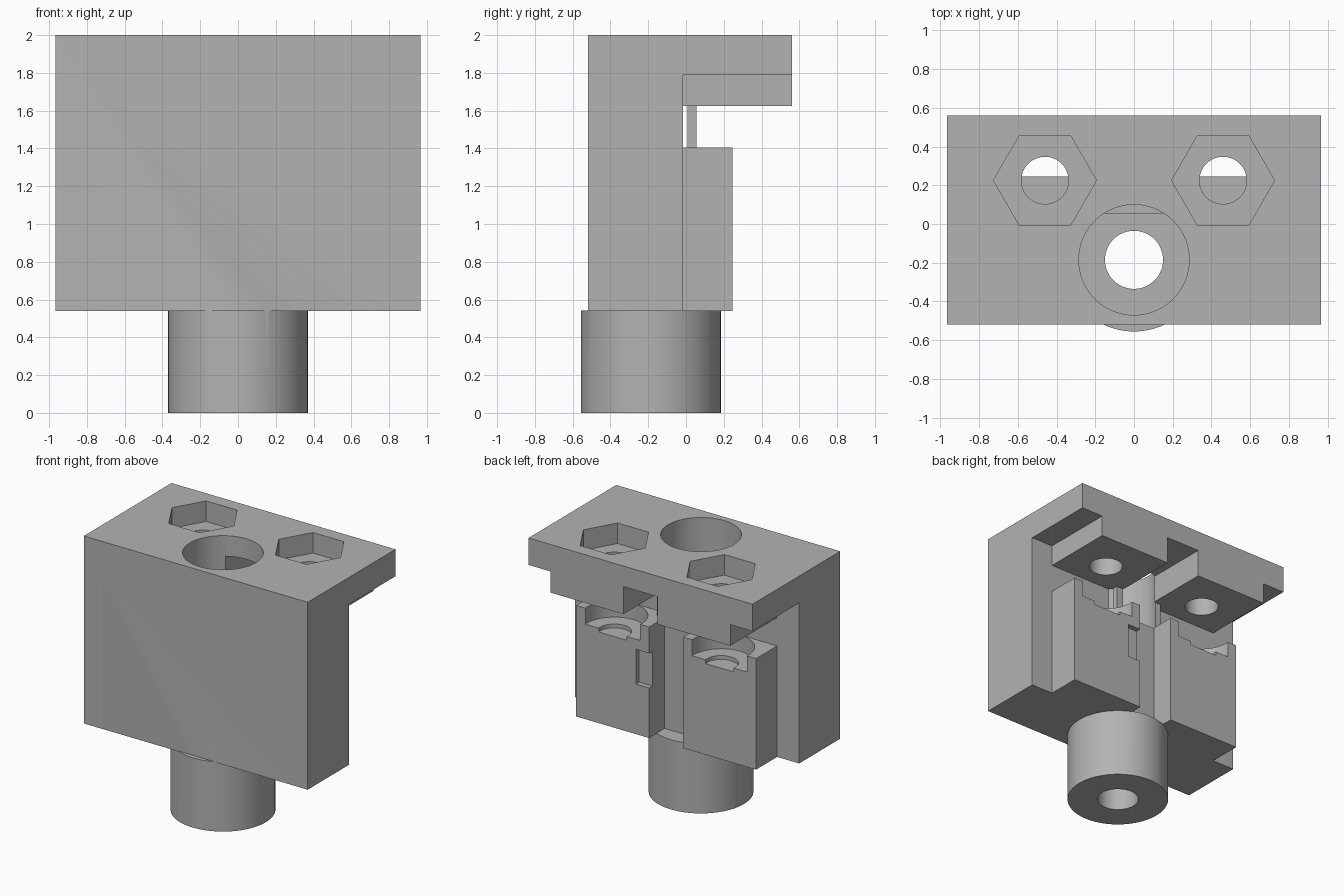
import bpy, math
from mathutils import Vector

default = bpy.data.objects.get("Cube")
if default:
    bpy.data.objects.remove(default, do_unlink=True)

grey = bpy.data.materials.new("plain grey")
grey.use_nodes = True
grey.diffuse_color = (0.45, 0.45, 0.45, 1)
grey.node_tree.nodes["Principled BSDF"].inputs["Base Color"].default_value = grey.diffuse_color


def box(name, x, y, z):
    """Box from (min, max) pairs."""
    low, high = Vector((x[0], y[0], z[0])), Vector((x[1], y[1], z[1]))
    bpy.ops.mesh.primitive_cube_add(size=1, location=(low + high) / 2)
    ob = bpy.context.object
    ob.name = name
    ob.scale = high - low
    bpy.ops.object.transform_apply(location=False, rotation=False, scale=True)
    ob.data.materials.append(grey)
    return ob


def prism(name, x, y, z, radius, sides=64, turn=0):
    """Upright cylinder or prism between two heights."""
    bpy.ops.mesh.primitive_cylinder_add(vertices=sides, radius=radius, depth=z[1] - z[0],
                                        location=(x, y, (z[0] + z[1]) / 2),
                                        rotation=(0, 0, turn))
    ob = bpy.context.object
    ob.name = name
    ob.data.materials.append(grey)
    return ob


def combine(target, tool, operation):
    mod = target.modifiers.new(tool.name, 'BOOLEAN')
    mod.operation = operation
    mod.solver = 'EXACT'
    mod.object = tool
    bpy.context.view_layer.objects.active = target
    bpy.ops.object.modifier_apply(modifier=mod.name)
    bpy.data.objects.remove(tool, do_unlink=True)


FRONT, SLAB_BACK, BACK, WALL = -0.52, -0.015, 0.56, 0.055
BASE, BORE_Y, BOLT_X, BOLT_Y = 0.54, -0.185, 0.46, 0.225

# Front slab with the overhanging top flange
body = box("bracket_body", (-0.965, 0.965), (FRONT, SLAB_BACK), (BASE, 2))
combine(body, box("top_flange", (-0.965, 0.965), (FRONT, BACK), (1.79, 2)), 'UNION')

# Wall between the clamp blocks
combine(body, box("centre_wall", (-0.21, 0.21), (-0.1, WALL), (BASE, 1.85)), 'UNION')

# Clamp blocks below and nut housings above, on both sides
for side in (-1, 1):
    span = sorted((side * 0.146, side * 0.775))
    combine(body, box("clamp_block", span, (-0.1, 0.245), (BASE, 1.405)), 'UNION')
    combine(body, box("nut_housing", span, (-0.1, BACK), (1.625, 1.85)), 'UNION')

# Round spigot under the slab
combine(body, prism("spigot", 0, BORE_Y, (0, BASE + 0.003), 0.37, 96), 'UNION')

# Hexagonal nut pockets, bolt holes and bolt head recesses
for side in (-1, 1):
    x = side * BOLT_X
    combine(body, prism("nut_pocket", x, BOLT_Y, (1.84, 2.1), 0.266, 6, math.pi / 6), 'DIFFERENCE')
    combine(body, prism("bolt_hole", x, BOLT_Y, (1.5, 2.1), 0.122), 'DIFFERENCE')
    combine(body, prism("head_recess", x, BOLT_Y, (1.28, 1.5), 0.237), 'DIFFERENCE')
    combine(body, prism("recess_step", x, BOLT_Y, (1.25, 1.5), 0.122), 'DIFFERENCE')

# Notch under the flange, central bore and counterbore
combine(body, box("flange_notch", (-0.147, 0.147), (WALL, 0.7), (1.45, 1.84)), 'DIFFERENCE')
combine(body, prism("counterbore", 0, BORE_Y, (1.4, 2.1), 0.285, 96), 'DIFFERENCE')
combine(body, prism("bore", 0, BORE_Y, (-0.1, 2.1), 0.15), 'DIFFERENCE')

# Small pocket at the inner edge of the left block
combine(body, box("edge_pocket", (0.1, 0.26), (0.205, 0.3), (0.93, 1.2)), 'DIFFERENCE')

bpy.ops.object.select_all(action='DESELECT')
body.select_set(True)
bpy.context.view_layer.objects.active = body
bpy.ops.object.shade_smooth_by_angle(angle=math.radians(30))
